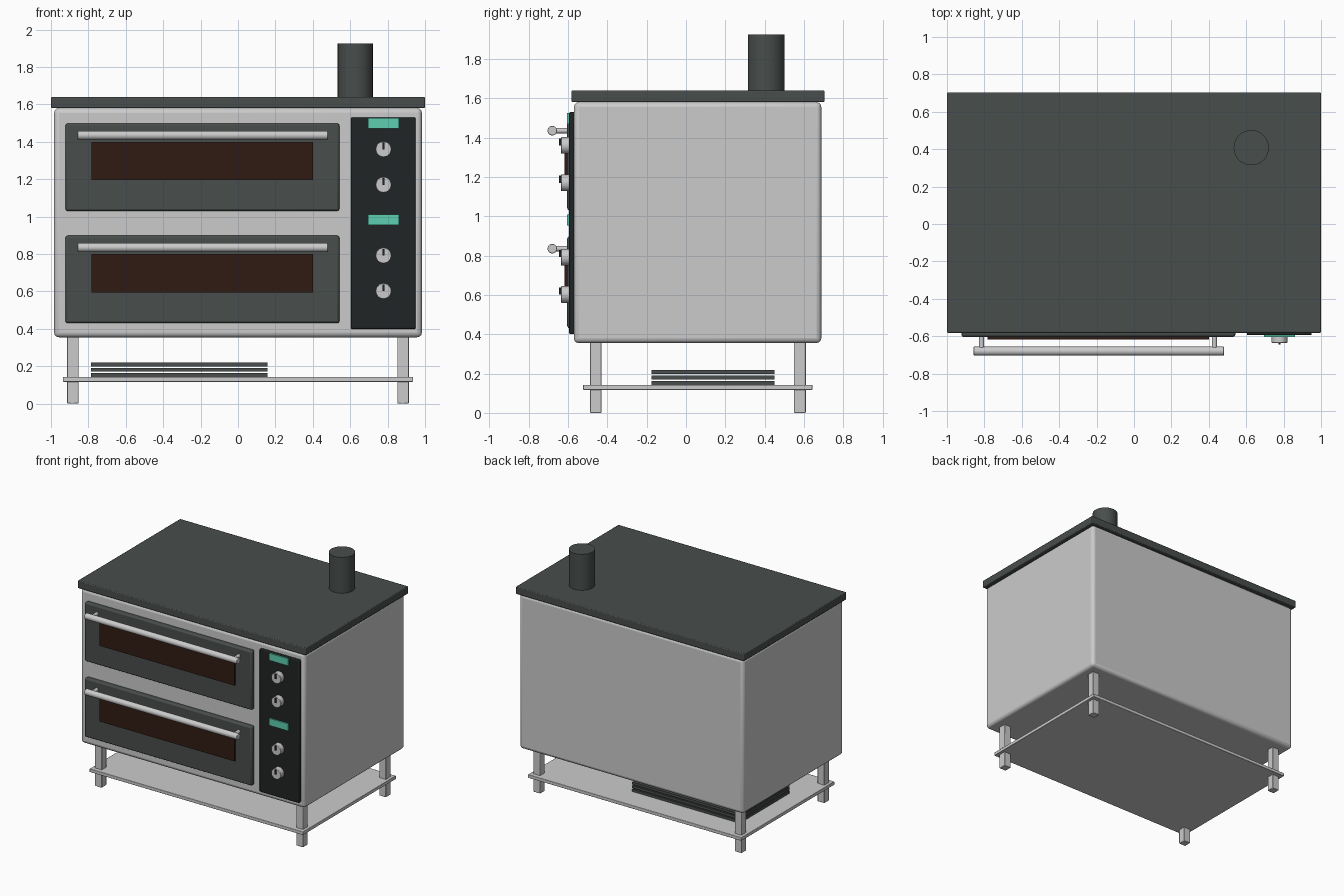
import bpy, math

if "Cube" in bpy.data.objects:
    bpy.data.objects.remove(bpy.data.objects["Cube"])

CY = 0.06  # depth centre of the cabinet


def material(name, rgb):
    m = bpy.data.materials.new(name)
    m.diffuse_color = (*rgb, 1)
    m.use_nodes = True
    m.node_tree.nodes["Principled BSDF"].inputs["Base Color"].default_value = m.diffuse_color
    return m


SLATE = material("slate", (0.065, 0.075, 0.072))
BLACK = material("panel_black", (0.015, 0.018, 0.018))
BROWN = material("dark_glass", (0.03, 0.011, 0.006))
MINT = material("mint_display", (0.11, 0.62, 0.43))


def finish(ob, name, mat, bevel=0, segments=2):
    ob.name = name
    if mat:
        ob.data.materials.append(mat)
    if bevel:
        b = ob.modifiers.new("bevel", "BEVEL")
        b.width, b.segments = bevel, segments
        b.limit_method = "ANGLE"
    bpy.ops.object.shade_smooth_by_angle(angle=math.radians(35))
    return ob


def box(name, x, y, z, mat=None, bevel=0, segments=2):
    """Box from (min, max) pairs."""
    bpy.ops.mesh.primitive_cube_add(size=1, location=[sum(p) / 2 for p in (x, y, z)])
    ob = bpy.context.object
    ob.scale = [p[1] - p[0] for p in (x, y, z)]
    bpy.ops.object.transform_apply(location=False, rotation=False, scale=True)
    return finish(ob, name, mat, bevel, segments)


def rod(name, centre, r, length, axis, mat=None, bevel=0, sides=32):
    rot = {"x": (0, math.pi / 2, 0), "y": (math.pi / 2, 0, 0), "z": (0, 0, 0)}[axis]
    bpy.ops.mesh.primitive_cylinder_add(vertices=sides, radius=r, depth=length,
                                        location=centre, rotation=rot)
    return finish(bpy.context.object, name, mat, bevel)


# Cabinet, lid and flue
box("oven_body", (-0.983, 0.983), (-0.57, 0.688), (0.355, 1.58), bevel=0.025, segments=3)
box("top_slab", (-1, 1), (-0.582, 0.704), (1.58, 1.64), SLATE, 0.006)
rod("flue_pipe", (0.627, 0.408, 1.775), 0.094, 0.3, "z", SLATE)

# Stand: legs, shelf, stacked trays
for sx, side in ((-1, "left"), (1, "right")):
    for sy, end in ((-1, "front"), (1, "back")):
        x, y = sx * 0.883, CY + sy * 0.519
        box(f"{end}_{side}_leg", (x - 0.03, x + 0.03), (y - 0.03, y + 0.03),
            (0, 0.37), bevel=0.004)
box("lower_shelf", (-0.936, 0.936), (-0.523, 0.643), (0.117, 0.143), bevel=0.003)
for i in range(3):
    z = 0.143 + i * 0.028
    box(f"baking_tray_{i + 1}", (-0.787, 0.157), (-0.175, 0.45), (z, z + 0.02), SLATE)

# Control panel
box("control_panel", (0.603, 0.95), (-0.594, -0.56), (0.4, 1.53), BLACK, 0.006)

# Two identical decks: door, window, handle, display, knobs
for deck, base in (("lower", 0.43), ("upper", 1.03)):
    box(f"{deck}_door", (-0.923, 0.542), (-0.604, -0.56), (base, base + 0.468), SLATE, 0.012)
    box(f"{deck}_window", (-0.783, 0.4), (-0.617, -0.595), (base + 0.165, base + 0.37), BROWN)
    hz = base + 0.405
    rod(f"{deck}_handle_bar", (-0.188, -0.68, hz), 0.024, 1.338, "x", bevel=0.003)
    for i, x in enumerate((-0.815, 0.43)):
        rod(f"{deck}_handle_post_{i + 1}", (x, -0.64, hz), 0.014, 0.085, "y", sides=16)

    dz = 1.498 if deck == "upper" else 0.982
    box(f"{deck}_display", (0.695, 0.862), (-0.604, -0.59), (dz - 0.028, dz + 0.028), MINT)
    for i, z in enumerate((dz - 0.138, dz - 0.328) if deck == "upper" else (0.792, 0.602)):
        rod(f"{deck}_knob_{i + 1}", (0.778, -0.613, z), 0.042, 0.046, "y", bevel=0.003)
        box(f"{deck}_knob_pointer_{i + 1}", (0.773, 0.783), (-0.645, -0.63),
            (z, z + 0.036), BLACK)
